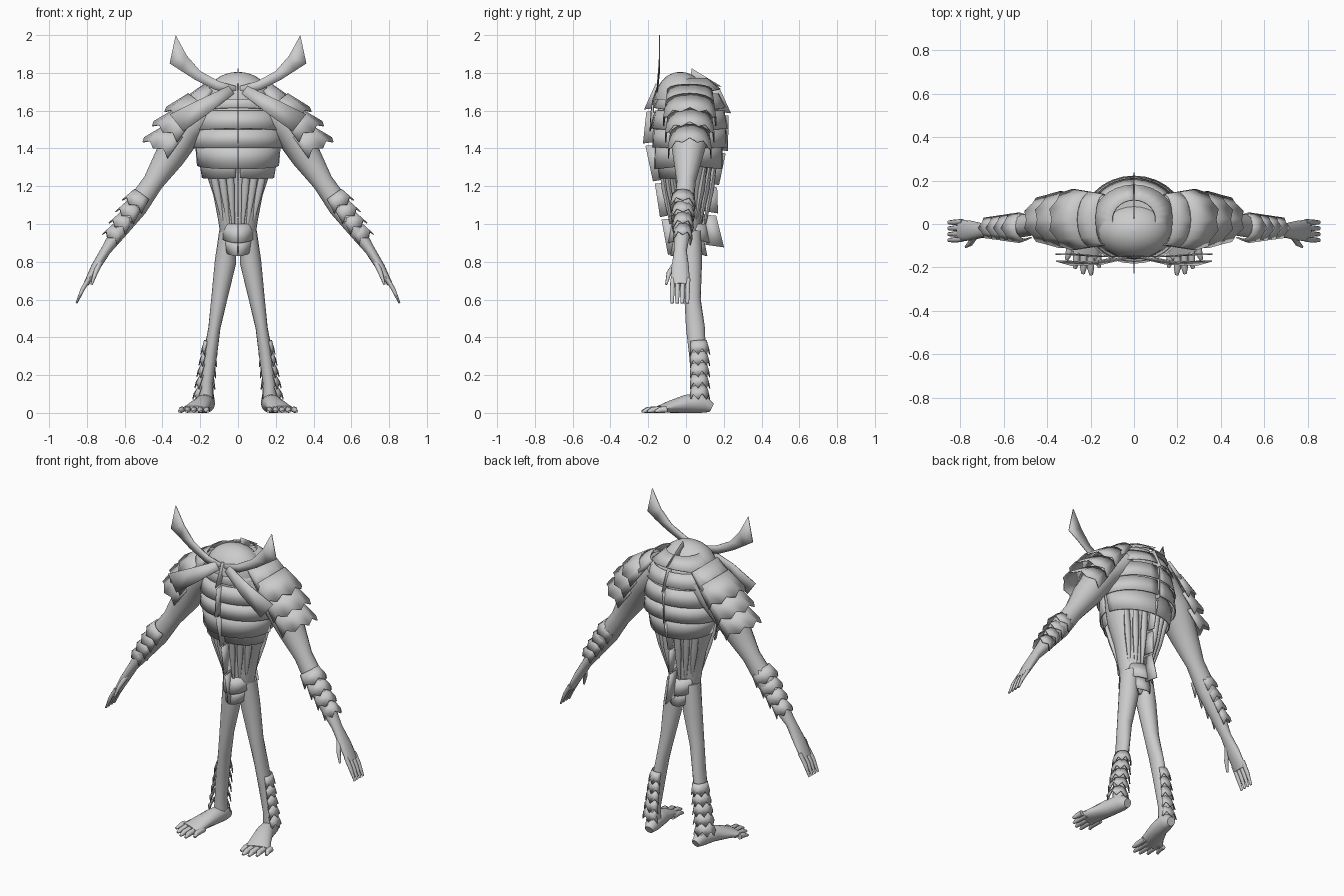
import bpy
import bmesh
from math import sin, cos, pi, radians
from mathutils import Vector

old = bpy.data.objects.get("Cube")
if old:
    bpy.data.objects.remove(old, do_unlink=True)

GREY = (0.6, 0.6, 0.6, 1.0)
grey = bpy.data.materials.new("plain grey")
grey.use_nodes = True
grey.diffuse_color = GREY
grey.node_tree.nodes["Principled BSDF"].inputs["Base Color"].default_value = GREY

SIDE = Vector((0, 1, 0))
UP = Vector((0, 0, 1))


def finish(name, bm, mirror=False, thickness=0, angle=50):
    """Turn a bmesh into a shaded object, optionally thickened and mirrored."""
    bmesh.ops.recalc_face_normals(bm, faces=bm.faces)
    mesh = bpy.data.meshes.new(name)
    bm.to_mesh(mesh)
    bm.free()
    mesh.materials.append(grey)
    obj = bpy.data.objects.new(name, mesh)
    bpy.context.collection.objects.link(obj)
    bpy.ops.object.select_all(action='DESELECT')
    obj.select_set(True)
    bpy.context.view_layer.objects.active = obj
    bpy.ops.object.shade_smooth_by_angle(angle=radians(angle))
    if thickness:
        solid = obj.modifiers.new("thickness", 'SOLIDIFY')
        solid.thickness = thickness
        solid.offset = 0
    if mirror:
        obj.modifiers.new("mirror", 'MIRROR')
    return obj


def axes(tangent, ref):
    """Two cross-section axes square to the path."""
    u = (ref - tangent * ref.dot(tangent)).normalized()
    return u, tangent.cross(u)


def tube(name, stations, sides=16, ref=SIDE, mirror=True):
    """Closed loft through stations of x, y, z and two radii."""
    bm = bmesh.new()
    centres = [Vector(s[:3]) for s in stations]
    rings = []
    for i, s in enumerate(stations):
        ahead = centres[min(i + 1, len(centres) - 1)]
        behind = centres[max(i - 1, 0)]
        u, v = axes((ahead - behind).normalized(), ref)
        ring = []
        for k in range(sides):
            a = 2 * pi * k / sides
            ring.append(bm.verts.new(centres[i] + u * s[3] * cos(a) + v * s[4] * sin(a)))
        rings.append(ring)
    for low, high in zip(rings, rings[1:]):
        for k in range(sides):
            n = (k + 1) % sides
            bm.faces.new((low[k], low[n], high[n], high[k]))
    bm.faces.new(rings[0])
    bm.faces.new(rings[-1])
    return finish(name, bm, mirror)


def scale_band(name, start, end, r0, r1, mid=pi, spread=pi, teeth=8,
               jag=0.0, dip=0.0, mirror=True):
    """Flared band round an axis; its far edge is toothed or dips in the middle."""
    bm = bmesh.new()
    start, end = Vector(start), Vector(end)
    t = (end - start).normalized()
    u, v = axes(t, SIDE)
    rows = []
    for k in range(2 * teeth + 1):
        a = mid - spread + spread * k / teeth
        pull = -jag if k % 2 else 0
        drop = t * (dip * abs(cos(a - mid)) + pull)
        top = start + u * r0[0] * cos(a) + v * r0[1] * sin(a)
        tip = end + u * r1[0] * cos(a) + v * r1[1] * sin(a) + drop
        rows.append((bm.verts.new(top), bm.verts.new(tip)))
    for (a, b), (c, d) in zip(rows, rows[1:]):
        bm.faces.new((a, b, d, c))
    return finish(name, bm, mirror, thickness=0.006)


def plate(name, pairs, mirror=False, thickness=0.006):
    """Thin strip between pairs of edge points."""
    bm = bmesh.new()
    rows = [[bm.verts.new(p) for p in pair] for pair in pairs]
    for (a, b), (c, d) in zip(rows, rows[1:]):
        bm.faces.new((a, b, d, c))
    return finish(name, bm, mirror, thickness)


# Torso core and the low domed head
torso = [(.84, .04, .05), (.92, .07, .09), (1.02, .08, .105), (1.15, .1, .13),
         (1.3, .13, .18), (1.42, .16, .2), (1.55, .17, .22), (1.66, .15, .2),
         (1.74, .11, .13)]
tube("torso", [(0, .01, z, ry, rx) for z, ry, rx in torso], 24, mirror=False)
dome = [(sin(a), cos(a)) for a in [pi * k / 16 for k in range(9)]]
tube("head_dome", [(0, -.03, 1.66 + .145 * s, .13 * c + .002, .17 * c + .002)
                   for s, c in dome], 24, mirror=False)

# Overlapping carapace bands on chest and back
bands = [(1.77, .09, .1), (1.69, .15, .18), (1.6, .18, .21), (1.5, .19, .225),
         (1.41, .185, .23)]
for (z, ry, rx), (low, ry2, rx2) in zip(bands, bands[1:]):
    scale_band("carapace_band", (0, .02, z), (0, .02, low - .01), (ry, rx),
               (ry2 + .01, rx2 + .008), teeth=14, dip=-.035 + (1.7 - low) * .1,
               mirror=False)
scale_band("chest_apron", (0, .02, 1.43), (0, .02, 1.31), (.18, .225), (.185, .215),
           spread=1.5, dip=.02, mirror=False)
scale_band("back_apron", (0, .01, 1.42), (0, .01, 1.31), (.18, .225), (.18, .2),
           mid=0, spread=1.5, dip=.02, mirror=False)
for side in (-1, 1):
    scale_band("belly_plate", (0, .01, 1.37), (0, .01, 1.26), (.16, .21), (.15, .19),
               mid=pi + side * .75, spread=.7, dip=.02, mirror=False)

# Muscle folds down the belly and lower back
for facing in (-1, 1):
    for k in range(3):
        x = .05 + .05 * k
        y = .15 - .025 * k
        tube("torso_fold", [(x, facing * y + .01, 1.36, .008, .02),
                            (x * .75, facing * (y - .03) + .01, 1.18, .018, .02),
                            (x * .5, facing * (y - .06) + .01, 1.0, .006, .008)], 8)

# Loin plates
for name, mid in (("front_loin", pi), ("back_loin", 0)):
    for step in range(2):
        z = 1.0 - .07 * step
        grow = .012 * (1 - step)
        scale_band(name, (0, .015, z), (0, .015, z - .07), (.075 + grow, .085),
                   (.095 + grow, .085 - .02 * step), mid=mid, spread=1.2, dip=.03,
                   mirror=False)

# Midline fins, front and back, in separate blades
front_edge = [(-.16, 1.75), (-.21, 1.6), (-.215, 1.42), (-.165, 1.22), (-.13, 1.03),
              (-.09, .83)]
back_edge = [(.03, 1.83), (.18, 1.72), (.225, 1.58), (.21, 1.38), (.165, 1.2),
             (.16, 1.05), (.19, .87)]
for name, edge in (("front_fin", front_edge), ("back_fin", back_edge)):
    for (y, z), (y2, z2) in zip(edge, edge[1:]):
        inner = min(z, 1.72)
        plate(name, [((0, y * .55, inner), (0, y, z - .006)),
                     ((0, y2 * .55, z2 + .02), (0, y2 * 1.06, z2 + .006))])

# Curved horn blades and the hanging strips below them
plate("horn_blades", [((.01, -.15, 1.73), (.01, -.15, 1.69)),
                      ((.1, -.15, 1.755), (.12, -.15, 1.71)),
                      ((.2, -.145, 1.81), (.23, -.145, 1.765)),
                      ((.27, -.14, 1.89), (.3, -.14, 1.81)),
                      ((.33, -.14, 2.0), (.362, -.14, 1.85))], True)
plate("neck_strips", [((.05, -.15, 1.73), (.02, -.155, 1.69)),
                      ((.2, -.175, 1.66), (.15, -.185, 1.59)),
                      ((.36, -.17, 1.58), (.29, -.19, 1.49))], True)

# Arms
arm = [(.14, .02, 1.62, .13, .1), (.27, .02, 1.5, .11, .09), (.36, .01, 1.36, .08, .08),
       (.45, 0, 1.22, .05, .055), (.54, -.01, 1.09, .055, .06),
       (.63, -.02, .96, .045, .042), (.7, -.03, .86, .034, .027),
       (.755, -.03, .77, .046, .024), (.805, -.03, .68, .05, .014)]
tube("arms", arm)
for k in range(4):
    y = -.07 + .027 * k
    tube("fingers", [(.79, y, .71, .012, .012), (.825, y - .003, .65, .013, .011),
                     (.855, y - .004, .58, .009, .005)], 8)
tube("thumbs", [(.73, -.05, .8, .016, .016), (.755, -.09, .74, .013, .012),
                (.775, -.105, .68, .006, .006)], 8)

# Layered shoulder plates, widest on the outside
shoulder = [(.14, 1.71, .13, .06), (.2, 1.64, .14, .1), (.255, 1.555, .13, .115),
            (.305, 1.47, .115, .115)]
for x, z, ry, rx in shoulder:
    scale_band("shoulder_plates", (x, .02, z), (x + .085, .02, z - .105), (ry * .9, rx * .8),
               (ry, rx + .025), mid=pi / 2, spread=1.75, teeth=5, jag=.025, dip=.02)

# Forearm scales
for k in range(4):
    x, z = .5 + .04 * k, 1.15 - .057 * k
    r = .064 - .006 * k
    scale_band("forearm_scales", (x, -.015, z), (x + .05, -.018, z - .07), (r * .9, r * .9),
               (r + .004, r + .014), mid=pi / 2, spread=2.2, teeth=4, jag=.025)

# Legs, feet and toes
leg = [(.055, .02, .96, .06, .045), (.066, .03, .8, .055, .057), (.1, .035, .6, .043, .042),
       (.125, .05, .45, .05, .032), (.145, .06, .32, .045, .036),
       (.165, .07, .16, .04, .034), (.17, .075, .04, .045, .04)]
tube("legs", leg)
tube("feet", [(.16, .135, .028, .026, .025), (.165, .09, .05, .05, .044),
              (.183, 0, .048, .048, .05), (.21, -.08, .033, .033, .062),
              (.232, -.14, .019, .018, .075)], ref=UP)
for k, reach in enumerate((.2, .235, .23, .205, .165)):
    x = .165 + .033 * k
    tube("toes", [(x, -.1, .018, .017, .017), (x + .002, -reach + .03, .016, .016, .016),
                  (x + .005 * k - .006, -reach, .007, .006, .008)], 8, UP)

# Shin and ankle scales
for k in range(5):
    x, z = .14 + .007 * k, .38 - .06 * k
    scale_band("ankle_scales", (x, .062, z), (x + .008, .068, z - .075), (.045, .038),
               (.058, .048 + .004 * k), mid=pi / 4, spread=1.7, teeth=4, jag=.03)
